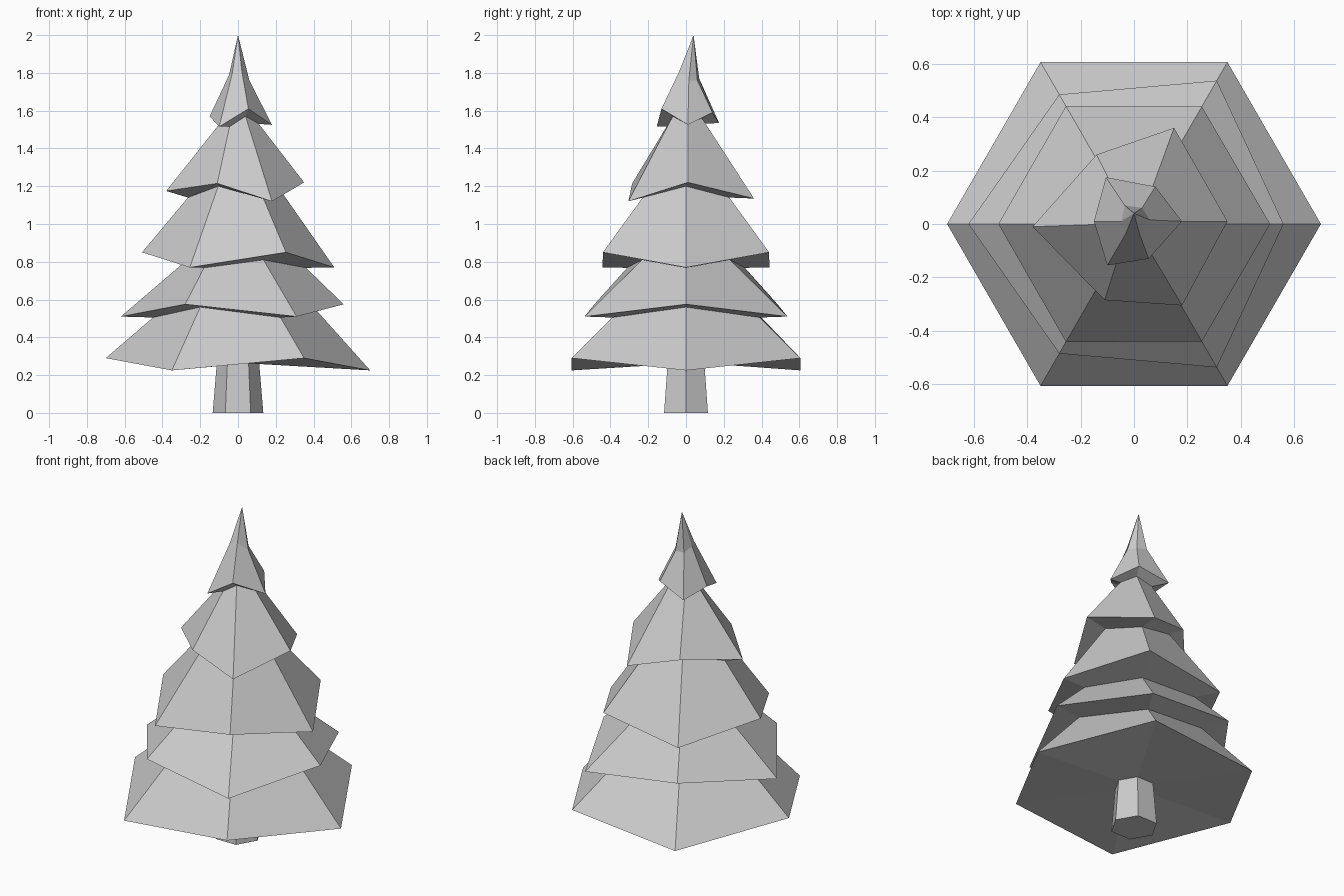
import bpy, bmesh
from math import cos, sin, pi

if "Cube" in bpy.data.objects:
    bpy.data.objects.remove(bpy.data.objects["Cube"])


def ring(ra, za, rb=None, zb=None):
    """Hexagon whose corners alternate between two radii and heights."""
    rb = ra if rb is None else rb
    zb = za if zb is None else zb
    return [((rb if i % 2 else ra) * cos(i * pi / 3),
             (rb if i % 2 else ra) * sin(i * pi / 3),
             zb if i % 2 else za) for i in range(6)]


def loft(name, rings, apex=None, cap_bottom=False):
    """Skin a stack of six-sided rings, closing to a point at the top."""
    bm = bmesh.new()
    loops = [[bm.verts.new(p) for p in r] for r in rings]
    for lo, hi in zip(loops, loops[1:]):
        for i in range(6):
            j = (i + 1) % 6
            bm.faces.new((lo[i], lo[j], hi[j], hi[i]))
    if apex:
        tip = bm.verts.new(apex)
        for i in range(6):
            bm.faces.new((loops[-1][i], loops[-1][(i + 1) % 6], tip))
    if cap_bottom:
        bm.faces.new(loops[0][::-1])
    bmesh.ops.recalc_face_normals(bm, faces=bm.faces)
    me = bpy.data.meshes.new(name)
    bm.to_mesh(me)
    bm.free()
    ob = bpy.data.objects.new(name, me)
    bpy.context.collection.objects.link(ob)
    return ob


# Trunk: tapered hexagonal post
loft("trunk", [ring(0.134, 0), ring(0.112, 0.265)], cap_bottom=True)

# Irregular upper tiers
tier4_inner = ring(0.21, 1.20, 0.265, 1.14)
tier4_rim = [(0.35, 0.01, 1.22), (0.15, 0.36, 1.135), (-0.14, 0.26, 1.21),
             (-0.38, -0.01, 1.175), (-0.11, -0.285, 1.215), (0.18, -0.305, 1.12)]
tier5_inner = [(0.11, 0.01, 1.53), (0.05, 0.085, 1.56), (-0.055, 0.09, 1.53),
               (-0.09, 0.0, 1.54), (-0.045, -0.08, 1.515), (0.04, -0.07, 1.57)]
tier5_rim = [(0.18, 0.01, 1.525), (0.08, 0.14, 1.59), (-0.105, 0.175, 1.535),
             (-0.15, 0.01, 1.57), (-0.10, -0.155, 1.515), (0.055, -0.13, 1.61)]
tip_ring = [(0.06, 0.015, 1.76), (0.03, 0.06, 1.76), (-0.035, 0.07, 1.77),
            (-0.047, 0.01, 1.79), (-0.03, -0.035, 1.80), (0.02, -0.035, 1.81)]

# Foliage: underside, then rim and inner ring of each tier up to the tip
loft("foliage", [
    ring(0.112, 0.262),
    ring(0.70, 0.225, 0.70, 0.29),
    ring(0.40, 0.56, 0.45, 0.505),
    ring(0.56, 0.575, 0.62, 0.51),
    ring(0.36, 0.768, 0.27, 0.81),
    ring(0.51, 0.77, 0.508, 0.85),
    tier4_inner, tier4_rim,
    tier5_inner, tier5_rim,
    tip_ring,
], apex=(0, 0.04, 2.0))
